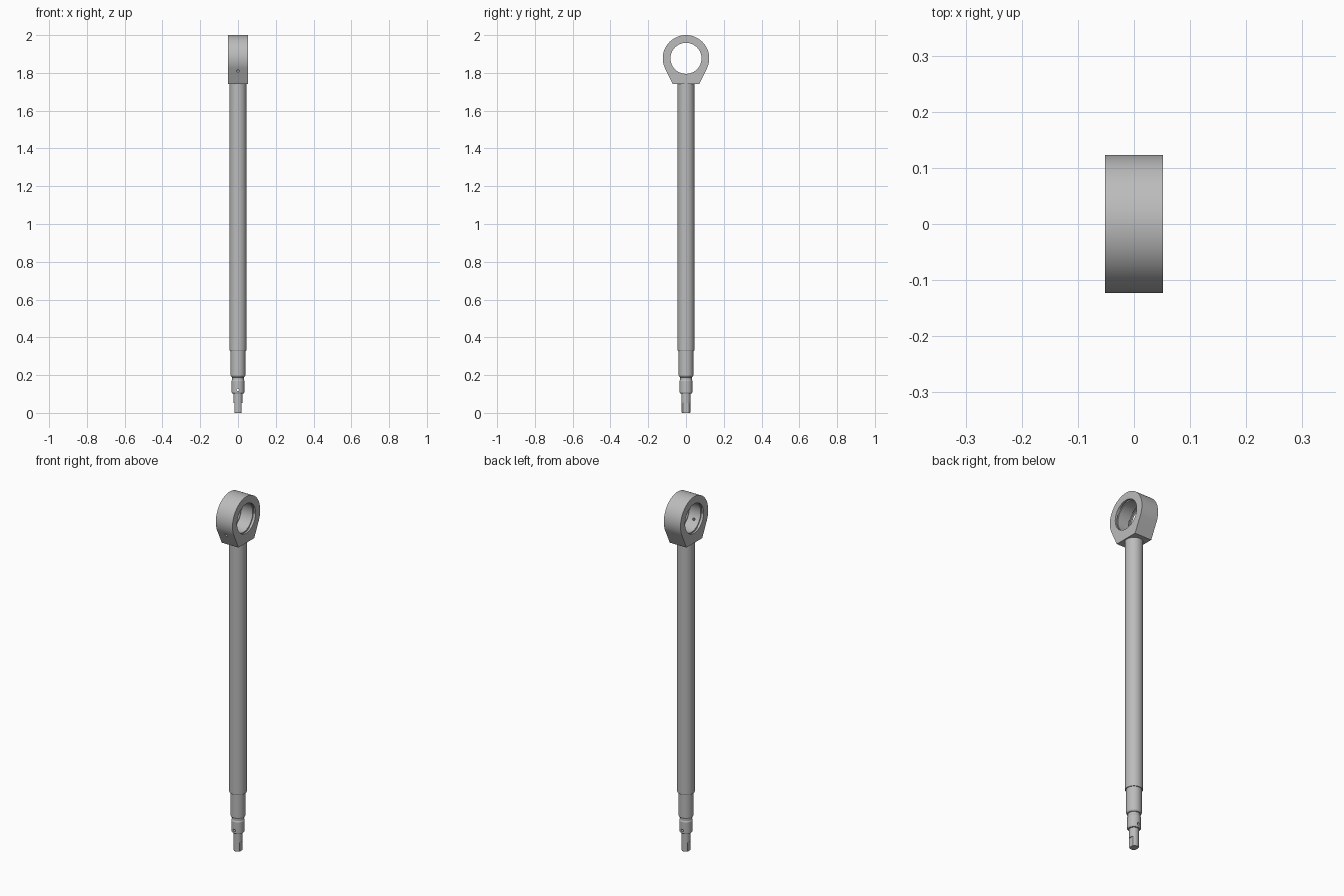
import bpy, bmesh, math
from mathutils import Matrix, Vector

if "Cube" in bpy.data.objects:
    bpy.data.objects.remove(bpy.data.objects["Cube"])

steel = bpy.data.materials.new("grey steel")
steel.use_nodes = True
steel.diffuse_color = (0.5, 0.5, 0.5, 1)
steel.node_tree.nodes["Principled BSDF"].inputs["Base Color"].default_value = (0.5, 0.5, 0.5, 1)

EYE_Z, EYE_R, BORE_R, HALF = 1.877, 0.123, 0.082, 0.052


def make(name, bm):
    bmesh.ops.recalc_face_normals(bm, faces=bm.faces)
    mesh = bpy.data.meshes.new(name)
    bm.to_mesh(mesh)
    bm.free()
    mesh.materials.append(steel)
    ob = bpy.data.objects.new(name, mesh)
    bpy.context.collection.objects.link(ob)
    return ob


def lathe(name, profile, steps=64):
    """Revolve (radius, height) points about z, closed at both ends."""
    bm = bmesh.new()
    rings = [[bm.verts.new((r * math.cos(a), r * math.sin(a), z))
              for a in (2 * math.pi * i / steps for i in range(steps))]
             for r, z in profile]
    for low, high in zip(rings, rings[1:]):
        for i in range(steps):
            j = (i + 1) % steps
            bm.faces.new((low[i], low[j], high[j], high[i]))
    bm.faces.new(rings[0])
    bm.faces.new(rings[-1])
    return make(name, bm)


def cut(target, cutter):
    """Subtract the cutter, then delete it."""
    cutter.hide_render = True
    mod = target.modifiers.new("cut", 'BOOLEAN')
    mod.operation, mod.solver, mod.object = 'DIFFERENCE', 'EXACT', cutter
    bpy.context.view_layer.update()
    graph = bpy.context.evaluated_depsgraph_get()
    mesh = bpy.data.meshes.new_from_object(target.evaluated_get(graph))
    target.modifiers.clear()
    target.data = mesh
    bpy.data.objects.remove(cutter)


def drill(name, radius, start, end):
    """Straight round cutter between two points."""
    start, end = Vector(start), Vector(end)
    ob = lathe(name, [(radius, 0), (radius, (end - start).length)], 24)
    turn = (end - start).to_track_quat('Z', 'Y').to_matrix().to_4x4()
    ob.data.transform(Matrix.Translation(start) @ turn)
    return ob


def box(name, size, centre):
    bm = bmesh.new()
    bmesh.ops.create_cube(bm, size=1)
    bmesh.ops.scale(bm, vec=size, verts=bm.verts)
    bmesh.ops.translate(bm, vec=centre, verts=bm.verts)
    return make(name, bm)


# stepped rod with a relief neck and a slim tip
rod = lathe("rod", [
    (0.022, 0), (0.024, 0.003), (0.024, 0.103), (0.030, 0.103), (0.034, 0.109),
    (0.034, 0.170), (0.031, 0.176), (0.031, 0.188), (0.035, 0.190), (0.039, 0.198),
    (0.039, 0.328), (0.043, 0.328), (0.045, 0.331), (0.045, 1.745)])

# flats on both sides of the tip, cross hole above it
for side in (-1, 1):
    cut(rod, box("flat_cutter", (0.02, 0.1, 0.1), (side * 0.029, 0, 0.002)))
cut(rod, drill("cross_hole_cutter", 0.007, (0, -0.1, 0.122), (0, 0.1, 0.122)))

# eye outline: round top with tangent flanks down to a flat foot
bm = bmesh.new()
start = math.radians(-26)
count = 72
points = [(-0.07, 1.74), (0.07, 1.74)]
for i in range(count + 1):
    a = start + (math.pi - 2 * start) * i / count
    points.append((EYE_R * math.cos(a), EYE_Z + EYE_R * math.sin(a)))
face = bm.faces.new([bm.verts.new((-HALF, y, z)) for y, z in points])
side = bmesh.ops.extrude_face_region(bm, geom=[face])
bmesh.ops.translate(bm, vec=(2 * HALF, 0, 0),
                    verts=[v for v in side["geom"] if isinstance(v, bmesh.types.BMVert)])
eye = make("rod_eye", bm)

# bore with two retaining ring grooves
near, far, deep = 0.034, 0.041, BORE_R + 0.006
half = [(BORE_R, near), (deep, near), (deep, far), (BORE_R, far), (BORE_R, 0.1)]
bore = lathe("bore_cutter", [(r, -x) for r, x in reversed(half)] + half, 72)
bore.data.transform(Matrix.Translation((0, 0, EYE_Z)) @ Matrix.Rotation(math.pi / 2, 4, 'Y'))
cut(eye, bore)

# grease hole through the front lower flank
a = math.radians(-33)
ray = Vector((0, -math.cos(a), math.sin(a)))
centre = Vector((0, 0, EYE_Z))
cut(eye, drill("grease_hole_cutter", 0.007, centre + ray * 0.06, centre + ray * 0.16))

# smooth round surfaces, keep machined edges crisp
bpy.ops.object.select_all(action='DESELECT')
for ob in (rod, eye):
    ob.select_set(True)
    bpy.context.view_layer.objects.active = ob
bpy.ops.object.shade_smooth_by_angle(angle=math.radians(25))
